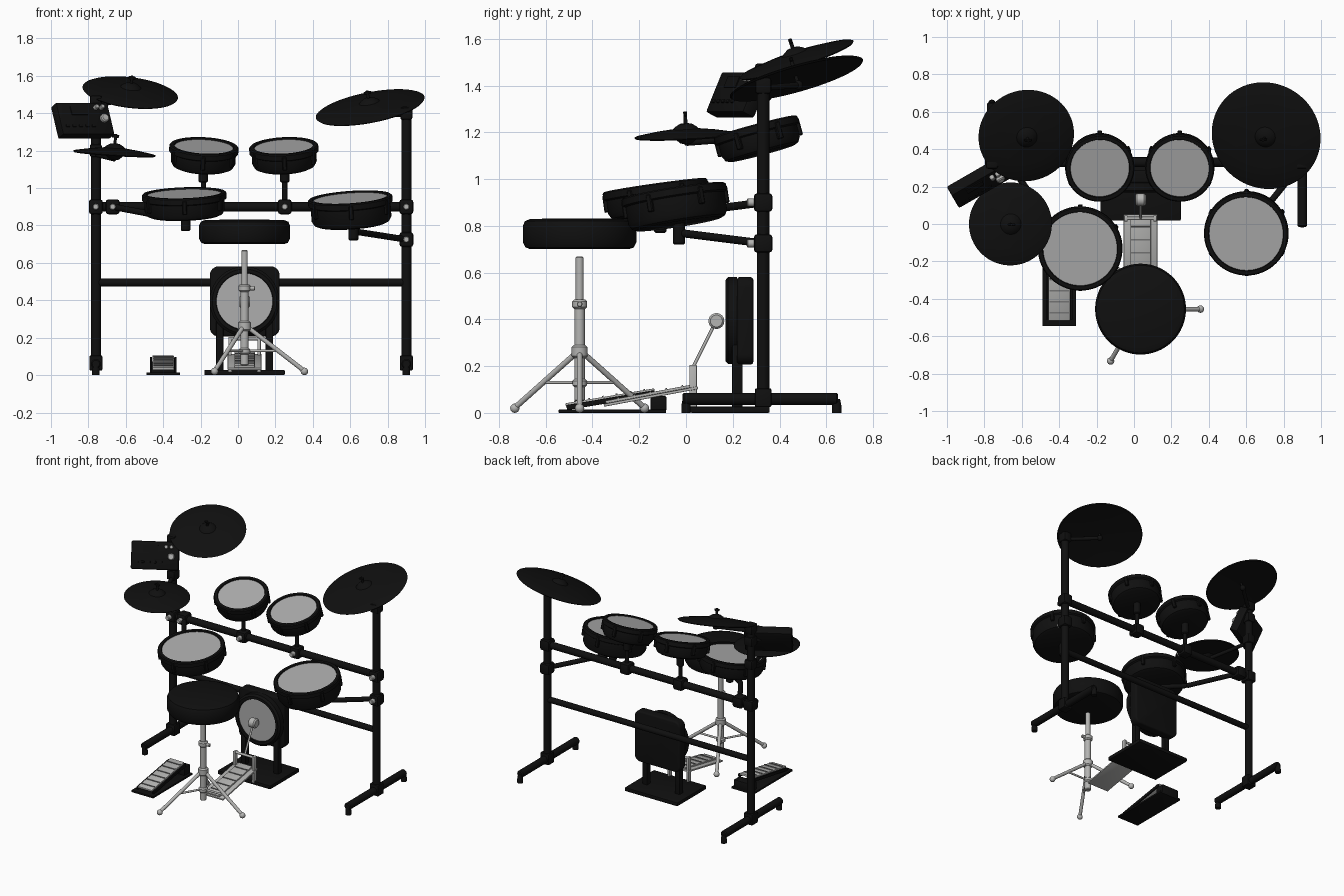
import bpy, bmesh, math
from mathutils import Vector, Matrix, Euler

if "Cube" in bpy.data.objects:
    bpy.data.objects.remove(bpy.data.objects["Cube"])

def material(name, c):
    m = bpy.data.materials.new(name)
    m.diffuse_color = (c[0], c[1], c[2], 1)
    m.use_nodes = True
    m.node_tree.nodes["Principled BSDF"].inputs["Base Color"].default_value = m.diffuse_color
    return m

BLACK = material("black", (0.005, 0.005, 0.005))
HEAD = material("mesh head grey", (0.42, 0.42, 0.42))
METAL = material("brushed metal", (0.46, 0.46, 0.45))
RIDGE = material("tread grey", (0.2, 0.2, 0.2))

def place(loc=(0, 0, 0), rx=0, ry=0, rz=0):
    e = Euler([math.radians(a) for a in (rx, ry, rz)])
    return Matrix.Translation(loc) @ e.to_matrix().to_4x4()

def finish(name, bm, mats, mtx):
    bmesh.ops.recalc_face_normals(bm, faces=bm.faces)
    me = bpy.data.meshes.new(name)
    bm.to_mesh(me)
    bm.free()
    for m in mats:
        me.materials.append(m)
    me.polygons.foreach_set("use_smooth", [True] * len(me.polygons))
    me.set_sharp_from_angle(angle=math.radians(35))
    ob = bpy.data.objects.new(name, me)
    ob.matrix_world = mtx
    bpy.context.collection.objects.link(ob)
    return ob

def lathe(name, prof, mtx, mats=(BLACK,), second=(), n=48):
    """Spin (radius, z) points round z; segments listed in second use material 1."""
    bm = bmesh.new()
    rings = []
    for r, z in prof:
        k = n if r > 0 else 1
        rings.append([bm.verts.new((r * math.cos(2 * math.pi * i / n), r * math.sin(2 * math.pi * i / n), z))
                      for i in range(k)])
    for s, (a, b) in enumerate(zip(rings, rings[1:])):
        for i in range(n):
            q = [a[i % len(a)], a[(i + 1) % len(a)], b[(i + 1) % len(b)], b[i % len(b)]]
            f = bm.faces.new(list(dict.fromkeys(q)))
            f.material_index = 1 if s in second else 0
    return finish(name, bm, mats, mtx)

def rod(name, p, q, r, mat=BLACK, n=20):
    p, q = Vector(p), Vector(q)
    d = q - p
    L, c = d.length, r * 0.25
    m = Matrix.Translation(p) @ d.to_track_quat('Z', 'Y').to_matrix().to_4x4()
    return lathe(name, [(0, 0), (r - c, 0), (r, c), (r, L - c), (r - c, L), (0, L)], m, (mat,), n=n)

def box(name, size, mtx, mat=BLACK, bevel=0.006, seg=2):
    bm = bmesh.new()
    bmesh.ops.create_cube(bm, size=1)
    bmesh.ops.scale(bm, vec=size, verts=bm.verts)
    if bevel:
        bmesh.ops.bevel(bm, geom=bm.edges[:], offset=bevel, segments=seg, affect='EDGES', profile=0.5)
    return finish(name, bm, (mat,), mtx)

def ball(name, loc, r, mat=METAL):
    bm = bmesh.new()
    bmesh.ops.create_uvsphere(bm, u_segments=16, v_segments=10, radius=r)
    return finish(name, bm, (mat,), Matrix.Translation(loc))

# ---- rack: posts, feet, crossbars
Y = 0.33
for side, x, top in (("left", -0.76, 1.49), ("right", 0.90, 1.42)):
    rod(side + "_post", (x, Y, 0.04), (x, Y, top), 0.027)
    rod(side + "_foot_bar", (x, -0.015, 0.06), (x, 0.65, 0.06), 0.026)
    box(side + "_foot_clamp", (0.07, 0.07, 0.08), place((x, Y, 0.065)))
    for k, y in enumerate((0.0, 0.645)):
        lathe(f"{side}_rubber_foot_{k}", [(0, 0), (0.02, 0), (0.02, 0.03), (0.014, 0.06), (0, 0.06)],
              place((x, y, 0)), n=20)
rod("upper_crossbar", (-0.76, Y, 0.90), (0.90, Y, 0.90), 0.025)
rod("lower_crossbar", (-0.76, Y, 0.495), (0.90, Y, 0.495), 0.021)

# ---- clamps with bright bolts on the front
for k, (x, z) in enumerate(((-0.76, 0.9), (-0.67, 0.9), (-0.185, 0.9), (0.25, 0.9), (0.9, 0.9), (0.9, 0.725))):
    box(f"clamp_{k}", (0.075, 0.08, 0.08), place((x, Y, z)), bevel=0.015)
    rod(f"clamp_bolt_{k}", (x, 0.30, z), (x, 0.26, z), 0.017, METAL)
for k, (x, z) in enumerate(((-0.76, 1.2), (-0.76, 1.37), (-0.76, 1.46), (0.9, 1.40))):
    box(f"cymbal_clamp_{k}", (0.065, 0.07, 0.07), place((x, Y, z)), bevel=0.012)

# ---- drum pads: shell, rim, grey head and lugs
def drum(name, loc, R, th, rx, ry):
    h, s = th / 2, R - 0.012
    m = place(loc, rx, ry)
    prof = [(0, h - 0.008), (R - 0.028, h - 0.008), (R - 0.025, h), (R - 0.006, h), (R, h - 0.006),
            (R, h - 0.034), (s, h - 0.04), (s, -h + 0.03), (s - 0.012, -h + 0.008), (s - 0.03, -h), (0, -h)]
    lathe(name, prof, m, (BLACK, HEAD), (0,), 64)
    for i in range(6):
        a = 60 * i + 30
        lug = place(rx=0, rz=a) @ place((s + 0.004, 0, h - 0.05))
        box(f"{name}_lug_{i}", (0.022, 0.024, 0.075), m @ lug, bevel=0.004, seg=1)

drum("left_tom", (-0.185, 0.312, 1.168), 0.185, 0.12, 15, 3)
drum("right_tom", (0.247, 0.312, 1.168), 0.185, 0.12, 15, -3)
drum("snare", (-0.286, -0.125, 0.912), 0.226, 0.125, 8, -2)
drum("floor_tom", (0.604, -0.042, 0.879), 0.226, 0.145, 9, -4)

# ---- drum mounts
for side, x in (("left", -0.185), ("right", 0.25)):
    rod(side + "_tom_stem", (x, Y, 0.92), (x, Y, 1.11), 0.014)
    rod(side + "_tom_socket", (x, Y, 1.03), (x, Y, 1.12), 0.025)
rod("snare_arm", (-0.67, Y, 0.90), (-0.46, 0.02, 0.86), 0.017)
rod("snare_arm_end", (-0.46, 0.02, 0.86), (-0.28, -0.11, 0.84), 0.017)
rod("snare_knob", (-0.28, -0.11, 0.85), (-0.28, -0.11, 0.77), 0.026)
rod("floor_tom_arm", (0.9, Y, 0.725), (0.61, -0.03, 0.77), 0.017)
rod("floor_tom_knob", (0.617, -0.03, 0.82), (0.617, -0.03, 0.72), 0.026)

# ---- cymbals with bell and wing nut
def cymbal(name, loc, R, rx, ry, nut=0.085):
    m = place(loc, rx, ry)
    lathe(name, [(0, 0.045), (0.025, 0.042), (0.045, 0.03), (0.055, 0.02), (R * 0.6, 0.01), (R - 0.01, -0.004),
                 (R, -0.009), (R - 0.006, -0.015), (R * 0.6, -0.006), (0.05, 0.0), (0, 0.0)], m, n=64)
    tip = m @ Vector((0, 0, nut))
    rod(name + "_rod", m @ Vector((0, 0, -0.05)), tip, 0.008)
    box(name + "_wing_nut", (0.04, 0.014, 0.016), m @ place((0, 0, nut - 0.012)), bevel=0.004, seg=1)
    return m @ Vector((0, 0, -0.04))

j = cymbal("crash_cymbal", (-0.575, 0.47, 1.52), 0.257, 18, 7)
rod("crash_boom", (-0.76, Y, 1.44), j, 0.013)
ball("crash_tilter", j, 0.02, BLACK)
j = cymbal("ride_cymbal", (0.705, 0.47, 1.44), 0.296, 15.5, -11)
rod("ride_boom", (0.9, Y, 1.39), j, 0.013)
ball("ride_tilter", j, 0.02, BLACK)
j = cymbal("hi_hat_top", (-0.66, 0, 1.195), 0.222, 2.5, 3.5, 0.095)
lathe("hi_hat_bottom", [(0, -0.045), (0.025, -0.042), (0.05, -0.02), (0.13, -0.014), (0.21, -0.014), (0.21, -0.009),
                        (0.05, 0), (0, 0)], place((-0.66, 0, 1.195), 2.5, 3.5))
rod("hi_hat_arm", (-0.76, Y, 1.18), j, 0.013)

# ---- sound module with knobs, screen and buttons
M = place((-0.83, 0.222, 1.36), 0, 0, 30) @ place(rx=-25)
box("sound_module", (0.32, 0.065, 0.19), M, bevel=0.01)
box("module_screen", (0.1, 0.006, 0.05), M @ place((-0.03, -0.034, 0.045)), bevel=0)
for i in range(5):
    box(f"module_button_{i}", (0.022, 0.008, 0.014), M @ place((-0.12 + 0.04 * i, -0.034, -0.045)), bevel=0.002)
for i, (x, z, r) in enumerate(((0.075, 0.06, 0.013), (0.11, 0.06, 0.013), (0.11, -0.005, 0.024))):
    rod(f"module_knob_{i}", M @ Vector((x, -0.03, z)), M @ Vector((x, -0.058, z)), r, METAL)
rod("module_arm", (-0.76, Y, 1.37), (-0.82, 0.23, 1.36), 0.016)

# ---- kick pad tower
KX = 0.035
lathe("kick_pad", [(0, 0.032), (0.15, 0.032), (0.153, 0.04), (0.172, 0.04), (0.186, 0.028), (0.186, -0.01), (0, -0.01)],
      place((KX, 0.208, 0.395), 90), (BLACK, HEAD), (0,), 64)
bm = bmesh.new()
bmesh.ops.create_cube(bm, size=1)
bmesh.ops.scale(bm, vec=(0.372, 0.07, 0.374), verts=bm.verts)
along = [e for e in bm.edges if abs(e.verts[0].co.y - e.verts[1].co.y) > 0.05]
bmesh.ops.bevel(bm, geom=along, offset=0.045, segments=6, affect='EDGES', profile=0.5)
rims = [e for e in bm.edges if abs(e.verts[0].co.y - e.verts[1].co.y) < 0.01]
bmesh.ops.bevel(bm, geom=rims, offset=0.012, segments=3, affect='EDGES', profile=0.5)
finish("kick_backing", bm, (BLACK,), place((KX + 0.001, 0.253, 0.394)))
for side, s in (("left", -1), ("right", 1)):
    box(f"kick_{side}_leg", (0.04, 0.045, 0.3), place((KX + s * 0.133, 0.22, 0.16)))
box("kick_base", (0.43, 0.34, 0.028), place((KX, 0.188, 0.014)))

# ---- kick pedal: tilted frame, footboard, posts and beater
P = place((KX, -0.15, 0.07), 10.6)
box("kick_pedal_frame", (0.18, 0.41, 0.012), P, METAL, 0.003)
box("kick_footboard", (0.11, 0.39, 0.012), P @ place((0, 0, 0.012)), METAL, 0.003)
for i in range(5):
    box(f"kick_tread_{i}", (0.1, 0.008, 0.006), P @ place((0, -0.14 + 0.07 * i, 0.02)), RIDGE, 0)
for s in (-1, 1):
    box("kick_pedal_post_" + ("left" if s < 0 else "right"), (0.018, 0.032, 0.19),
        place((KX + s * 0.078, 0.03, 0.11)), METAL, 0.003)
rod("beater_axle", (KX - 0.08, 0.03, 0.195), (KX + 0.08, 0.03, 0.195), 0.009, METAL)
rod("beater_shaft", (KX, 0.03, 0.195), (KX, 0.13, 0.395), 0.007, METAL)
rod("beater", (KX - 0.028, 0.13, 0.393), (KX + 0.028, 0.13, 0.393), 0.034, METAL, 24)

# ---- hi-hat pedal
HX = -0.4
box("hat_pedal_base", (0.18, 0.46, 0.014), place((HX, -0.315, 0.007)), bevel=0.003)
box("hat_pedal_block", (0.14, 0.068, 0.065), place((HX, -0.118, 0.04)))
H = place((HX, -0.325, 0.066), 9.5)
box("hat_footboard", (0.115, 0.385, 0.014), H, METAL, 0.003)
for i in range(6):
    box(f"hat_tread_{i}", (0.105, 0.008, 0.006), H @ place((0, -0.15 + 0.06 * i, 0.009)), RIDGE, 0)
for s in (-1, 1):
    box("hat_side_" + ("left" if s < 0 else "right"), (0.012, 0.38, 0.022),
        H @ place((s * 0.065, 0, -0.012)), bevel=0.002)

# ---- throne: cushion, pole, tripod
T = Vector((KX, -0.455, 0))
lathe("seat", [(0, 0.70), (0.21, 0.70), (0.232, 0.708), (0.243, 0.73), (0.243, 0.80), (0.234, 0.82), (0.21, 0.83),
               (0, 0.832)], Matrix.Translation(T), n=64)
rod("seat_pole", T + Vector((0, 0, 0.25)), T + Vector((0, 0, 0.668)), 0.017, METAL)
rod("lower_tube", T + Vector((0, 0, 0.05)), T + Vector((0, 0, 0.45)), 0.022, METAL)
rod("height_collar", T + Vector((0, 0, 0.445)), T + Vector((0, 0, 0.485)), 0.032, METAL)
rod("height_bolt", T + Vector((0, 0, 0.465)), T + Vector((0.055, 0, 0.465)), 0.012, METAL)
rod("leg_collar", T + Vector((0, 0, 0.235)), T + Vector((0, 0, 0.29)), 0.034, METAL)
rod("brace_collar", T + Vector((0, 0, 0.11)), T + Vector((0, 0, 0.145)), 0.031, METAL)
for i in range(3):
    a = math.radians(120 * i)
    d = Vector((math.cos(a), math.sin(a), 0))
    up = Vector((0, 0, 1))
    rod(f"throne_leg_{i}", T + d * 0.025 + up * 0.25, T + d * 0.32 + up * 0.022, 0.012, METAL)
    rod(f"throne_brace_{i}", T + d * 0.02 + up * 0.13, T + d * 0.18 + up * 0.13, 0.007, METAL)
    ball(f"throne_foot_{i}", T + d * 0.32 + up * 0.02, 0.02)
